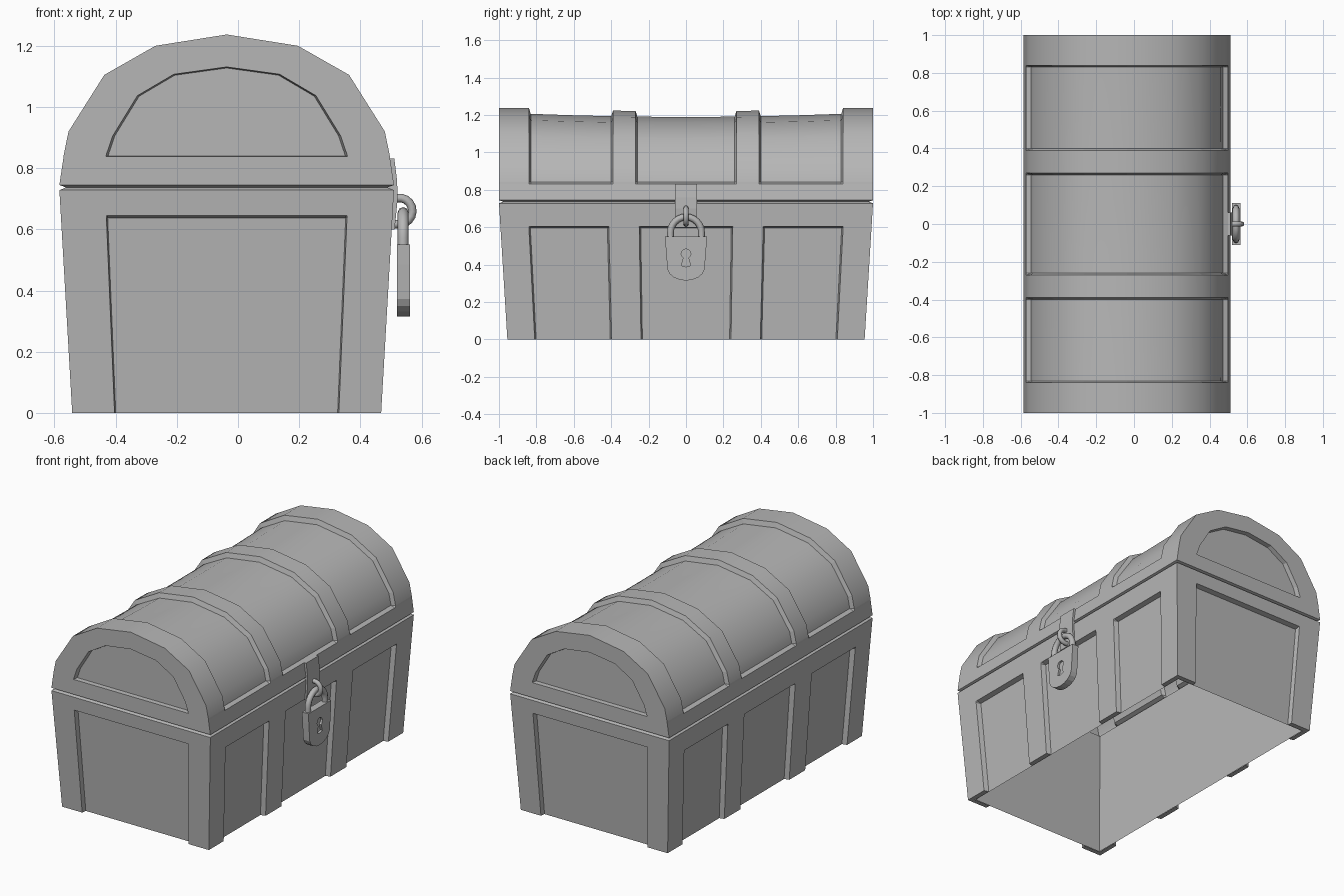
import bpy, bmesh, math

if "Cube" in bpy.data.objects:
    bpy.data.objects.remove(bpy.data.objects["Cube"])

CX = -0.037  # chest centre in x (the padlock sticks out at +x)
GREY = bpy.data.materials.new("dark_grey")
GREY.diffuse_color = (0.47, 0.47, 0.47, 1)
GREY.use_nodes = True
GREY.node_tree.nodes["Principled BSDF"].inputs["Base Color"].default_value = GREY.diffuse_color


def finish(name, bm, mark_groups=False):
    bmesh.ops.remove_doubles(bm, verts=bm.verts, dist=0.0004)
    bmesh.ops.dissolve_degenerate(bm, edges=bm.edges, dist=0.0002)
    bmesh.ops.recalc_face_normals(bm, faces=bm.faces)
    if mark_groups:  # smooth panels and bands stay crisp against flat bevels
        for e in bm.edges:
            if len({f.smooth for f in e.link_faces}) > 1:
                e.smooth = False
    me = bpy.data.meshes.new(name)
    bm.to_mesh(me)
    bm.free()
    me.materials.append(GREY)
    ob = bpy.data.objects.new(name, me)
    bpy.context.collection.objects.link(ob)
    return ob


def bridge(bm, a, b, closed=False):
    n = len(a)
    return [bm.faces.new((a[i], a[(i + 1) % n], b[(i + 1) % n], b[i]))
            for i in range(n if closed else n - 1)]


def mirrored(half):
    return [(-x, z) for x, z in half] + half[-2::-1]


# chest body: one open-bottomed shell, columns run around the tapered walls
DEPTH = 0.03


def wall_columns(marks):
    """marks: panel (start, end) fractions -> list of (fraction, recessed)"""
    cols = []
    for a, b in marks:
        cols += [(a, False), (a + 0.008, True), (b - 0.008, True), (b, False)]
    return cols


def half_size(z):
    return 0.505 + 0.042 * z / 0.73, 0.955 + 0.045 * z / 0.73


long_wall = wall_columns([(-0.847, -0.416), (-0.252, 0.252), (0.416, 0.847)])
short_wall = wall_columns([(-0.726, 0.726)])
loop = []  # (fx, fy, nx, ny, recessed, panel top)
for k in range(4):
    c, s = [(1, 0), (0, 1), (-1, 0), (0, -1)][k]
    cols, top = (long_wall, 0.597) if k % 2 == 0 else (short_wall, 0.637)
    loop.append((c + s, s - c, c + s, s - c, False, 0.6))
    loop += [(c - s * f, s + c * f, c, s, r, top) for f, r in cols]


def body_point(col, row):
    fx, fy, nx, ny, rec, top = col
    z = (0, 0, top, top + 0.008, 0.728, 0.737)[row]
    d = (DEPTH, DEPTH if rec else 0, DEPTH if rec else 0, 0, 0, 0.022)[row]
    hx, hy = half_size(z)
    return (CX + fx * hx - nx * d, fy * hy - ny * d, z)


bm = bmesh.new()
rows = [[bm.verts.new(body_point(c, r)) for c in loop] for r in range(6)]
for a, b in zip(rows, rows[1:]):
    bridge(bm, a, b, True)
finish("chest_body", bm)

# plain inner walls, seen through the open bottom
bm = bmesh.new()
rings = []
for z in (0.0, 0.82):
    hx, hy = (h - DEPTH - 0.002 for h in half_size(z))
    rings.append([bm.verts.new((CX + sx * hx, sy * hy, z))
                  for sx, sy in ((1, -1), (1, 1), (-1, 1), (-1, -1))])
bridge(bm, rings[0], rings[1], True)
finish("inner_walls", bm)

# arched lid: profile lofted along y, alternating raised bands and sunk panels
HALF = [(0.525, 0.737), (0.547, 0.745), (0.534, 0.832), (0.533, 0.842),
        (0.517, 0.92), (0.40, 1.105), (0.233, 1.2), (0, 1.237)]


def lid_section(y, sunk):
    pts = []
    for i, (x, z) in enumerate(HALF):
        up = max(0, (z - 0.84) / 0.397)
        z -= 0.017 * max(0, 1 - (y / 0.84) ** 2) * up
        if sunk and i > 2:
            x, z = x * 0.955, z - 0.03 * up
        pts.append((x, z))
    return [(CX + x, y * (0.978 if abs(z - 0.737) < 1e-6 else 1), z)
            for x, z in mirrored(pts)]


half_st = [(1.0, 0), (0.84, 0), (0.83, 1), (0.615, 1), (0.4, 1), (0.39, 0),
           (0.27, 0), (0.26, 1), (0.13, 1)]
stations = [(-y, s) for y, s in half_st] + [(0, 1)] + half_st[::-1]
bm = bmesh.new()
secs = [[bm.verts.new(p) for p in lid_section(y, s)] for y, s in stations]
for i in range(len(secs) - 1):
    faces = bridge(bm, secs[i], secs[i + 1])
    if stations[i][1] == stations[i + 1][1]:
        for f in faces[3:-3]:
            f.smooth = True

# lid ends with sunk half-round panels
END = [(0.395, 0.838), (0.392, 0.85), (0.388, 0.86), (0.373, 0.905),
       (0.292, 1.037), (0.173, 1.107), (0, 1.131)]
for sec, sy in ((secs[0], -1), (secs[-1], 1)):
    rim = [bm.verts.new((CX + x, sy, z)) for x, z in mirrored(END)]
    sunk = [bm.verts.new((CX + x * 0.98, sy * 0.972, 0.95 + (z - 0.95) * 0.98))
            for x, z in mirrored(END)]
    bridge(bm, sec[1:-1], rim, True)
    bridge(bm, rim, sunk, True)
    bm.faces.new(sunk)
    bm.faces.new((sec[0], sec[1], sec[-2], sec[-1]))
finish("chest_lid", bm, True)


def prism(name, pts, a, b, axis):
    """extrude a 2D outline from a to b along x or y"""
    put = (lambda u, z, d: (d, u, z)) if axis == "x" else (lambda u, z, d: (u, d, z))
    bm = bmesh.new()
    lo = [bm.verts.new(put(u, z, a)) for u, z in pts]
    hi = [bm.verts.new(put(u, z, b)) for u, z in pts]
    bridge(bm, lo, hi, True)
    bm.faces.new(lo)
    bm.faces.new(hi)
    return finish(name, bm)


def tube(name, pts, radius):
    cu = bpy.data.curves.new(name, "CURVE")
    cu.dimensions = "3D"
    cu.bevel_depth, cu.bevel_resolution, cu.use_fill_caps = radius, 2, True
    cu.materials.append(GREY)
    sp = cu.splines.new("POLY")
    sp.points.add(len(pts) - 1)
    for p, co in zip(sp.points, pts):
        p.co = (*co, 1)
    ob = bpy.data.objects.new(name, cu)
    bpy.context.collection.objects.link(ob)
    bpy.ops.object.select_all(action="DESELECT")
    ob.select_set(True)
    bpy.context.view_layer.objects.active = ob
    bpy.ops.object.convert(target="MESH")
    bpy.ops.object.shade_smooth_by_angle(angle=math.radians(50))


def arc(r, a0, a1, n):
    return [(r * math.cos(math.radians(a0 + (a1 - a0) * i / n)),
             r * math.sin(math.radians(a0 + (a1 - a0) * i / n))) for i in range(n + 1)]


# hasp plate, staple and shackle
prism("hasp_plate", [(0.49, 0.832), (0.511, 0.832), (0.52, 0.76), (0.522, 0.70),
                     (0.512, 0.60), (0.49, 0.60)], -0.06, 0.06, "y")
tube("staple", [(0.51, 0, 0.702)] + [(0.527 + x, 0, 0.66 + z) for x, z in arc(0.043, 80, -85, 8)]
     + [(0.505, 0, 0.617)], 0.014)
tube("shackle", [(0.54, 0.083, 0.53)] + [(0.54, y, 0.572 + z) for y, z in arc(0.083, 0, 180, 12)]
     + [(0.54, -0.083, 0.53)], 0.018)

# padlock body with a sunk keyhole
outline = [(-0.111, 0.55), (-0.108, 0.485), (-0.101, 0.40)]
outline += [(y, 0.385 + z * 0.7) for y, z in arc(0.1, 190, 350, 8)]
outline += [(0.101, 0.40), (0.108, 0.485), (0.111, 0.55)]
lock = prism("padlock_body", outline, 0.519, 0.563, "x")
hole = [(y, 0.458 + z) for y, z in arc(0.026, -60, 240, 10)] + [(-0.025, 0.395), (0, 0.388), (0.025, 0.395)]
cutter = prism("keyhole_cutter", hole, 0.55, 0.6, "x")
cutter.hide_render = True
cutter.hide_set(True)
mod = lock.modifiers.new("keyhole", "BOOLEAN")
mod.operation, mod.object, mod.solver = "DIFFERENCE", cutter, "EXACT"
